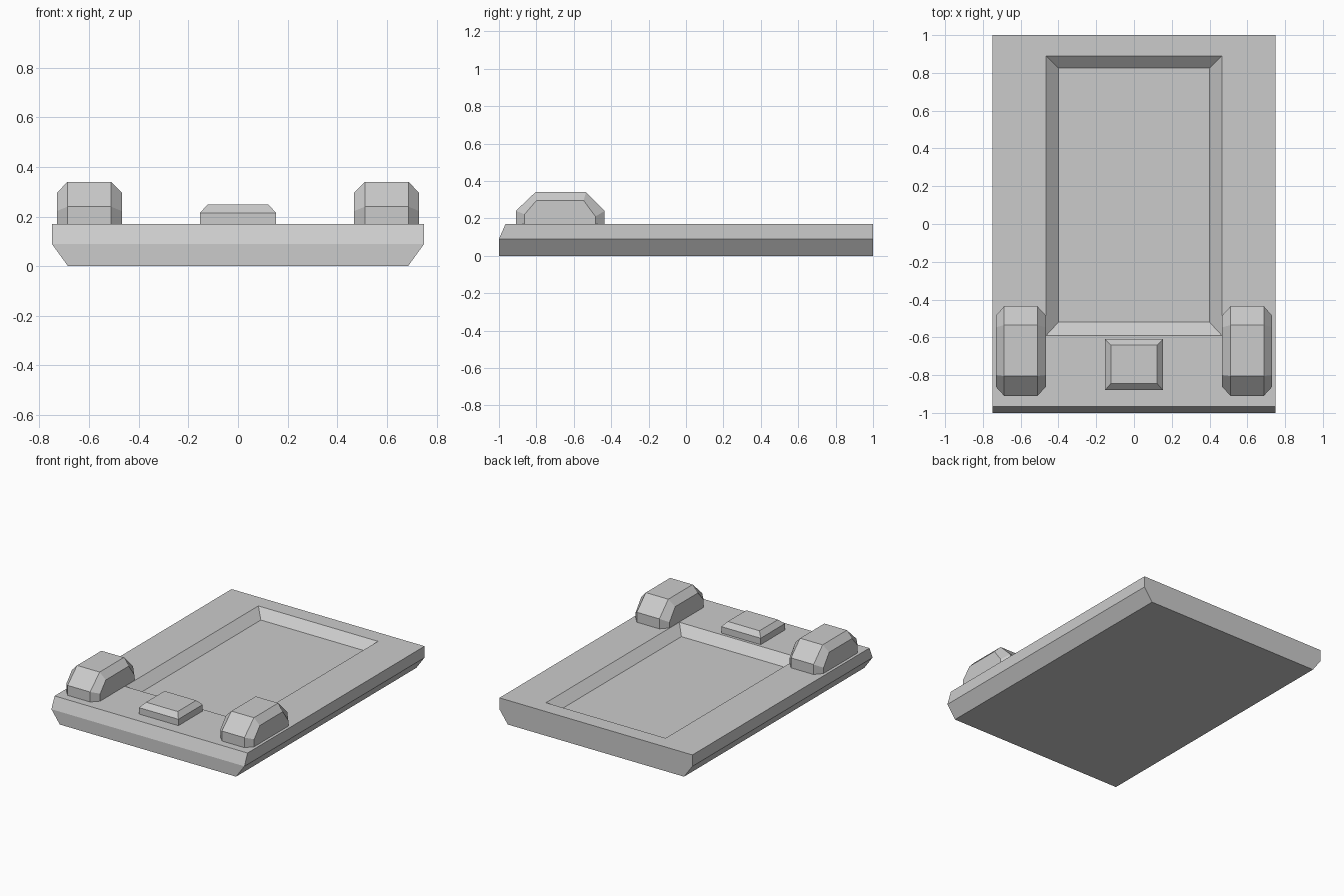
import bpy
import bmesh

cube = bpy.data.objects.get("Cube")
if cube:
    bpy.data.objects.remove(cube, do_unlink=True)

grey = bpy.data.materials.new("plain grey")
grey.use_nodes = True
colour = (0.6, 0.6, 0.6, 1)
grey.diffuse_color = colour
grey.node_tree.nodes["Principled BSDF"].inputs["Base Color"].default_value = colour


def loft(name, rings):
    """Skin a stack of matching rings and cap both ends."""
    bm = bmesh.new()
    loops = [[bm.verts.new(p) for p in ring] for ring in rings]
    for a, b in zip(loops, loops[1:]):
        for i in range(len(a)):
            j = (i + 1) % len(a)
            bm.faces.new((a[i], a[j], b[j], b[i]))
    bm.faces.new(loops[0])
    bm.faces.new(loops[-1])
    bmesh.ops.recalc_face_normals(bm, faces=bm.faces)
    mesh = bpy.data.meshes.new(name)
    bm.to_mesh(mesh)
    bm.free()
    mesh.materials.append(grey)
    obj = bpy.data.objects.new(name, mesh)
    bpy.context.collection.objects.link(obj)
    return obj


def rect(half_x, front, back, z):
    return [(-half_x, front, z), (half_x, front, z),
            (half_x, back, z), (-half_x, back, z)]


DECK = 0.17

# Slab with undercut sides, sloped front lip and a sunken tray
loft("base_tray", [
    rect(0.685, -1, 1, 0),
    rect(0.75, -1, 1, 0.09),
    rect(0.75, -0.965, 1, DECK),
    rect(0.465, -0.59, 0.89, DECK),
    rect(0.4, -0.52, 0.825, 0.113),
])

# Raised centre button
loft("centre_button", [
    rect(0.153, -0.88, -0.61, DECK - 0.01),
    rect(0.153, -0.88, -0.61, 0.215),
    rect(0.123, -0.845, -0.64, 0.248),
])

# Chamfered pods on both sides: small outline, wide body, small outline
body = [(-0.91, DECK - 0.01), (-0.91, 0.24), (-0.805, 0.34),
        (-0.535, 0.34), (-0.435, 0.24), (-0.435, DECK - 0.01)]
cheek = [(-0.863, DECK - 0.01), (-0.863, 0.222), (-0.8, 0.295),
         (-0.547, 0.295), (-0.484, 0.21), (-0.484, DECK - 0.01)]
for side, sign in (("left", 1), ("right", -1)):
    sections = [(0.467, cheek), (0.512, body), (0.687, body), (0.73, cheek)]
    loft(side + "_pod", [[(sign * x, y, z) for y, z in outline]
                         for x, outline in sections])
